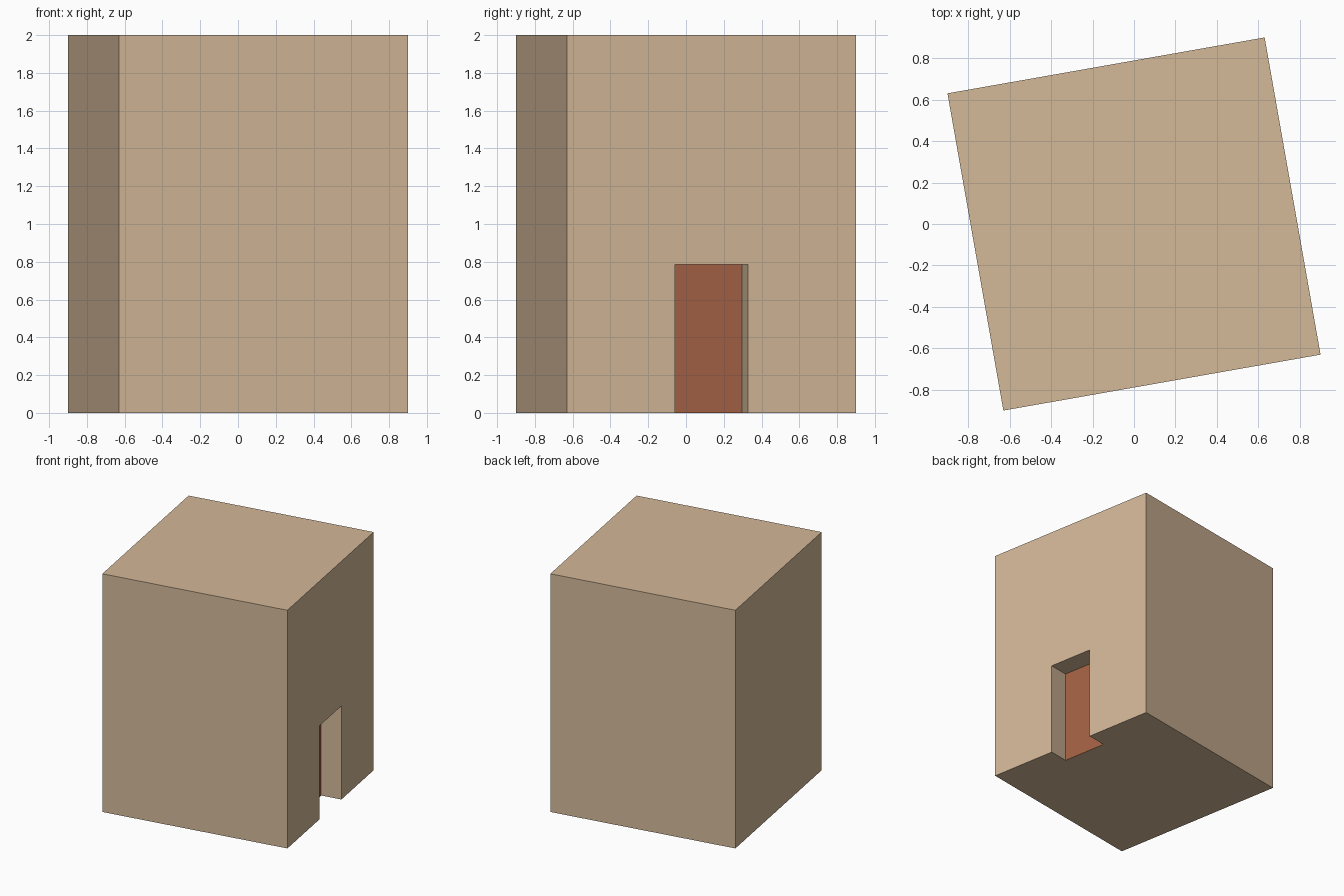
import bpy, math

if "Cube" in bpy.data.objects:
    bpy.data.objects.remove(bpy.data.objects["Cube"])

HALF, HEIGHT = 0.777, 2.0
DOOR_HALF, DOOR_H, DEPTH = 0.195, 0.785, 0.17
TURN = math.radians(10)


def srgb(*rgb):
    return [((c / 255 + 0.055) / 1.055) ** 2.4 for c in rgb] + [1.0]


def material(name, *rgb):
    m = bpy.data.materials.new(name)
    m.diffuse_color = srgb(*rgb)
    m.use_nodes = True
    m.node_tree.nodes["Principled BSDF"].inputs["Base Color"].default_value = m.diffuse_color
    return m


def box(name, x0, x1, y0, y1, z0, z1):
    bpy.ops.mesh.primitive_cube_add(size=1)
    ob = bpy.context.object
    ob.name = name
    for v in ob.data.vertices:
        v.co = (x1 if v.co.x > 0 else x0,
                y1 if v.co.y > 0 else y0,
                z1 if v.co.z > 0 else z0)
    return ob


# Plain block, with a doorway recess cut into its right side
cutter = box("doorway_cutter", HALF - DEPTH, HALF + 0.3,
             -DOOR_HALF, DOOR_HALF, -0.3, DOOR_H)
cutter.hide_render = True
body = box("house_block", -HALF, HALF, -HALF, HALF, 0, HEIGHT)
cut = body.modifiers.new("doorway", 'BOOLEAN')
cut.operation = 'DIFFERENCE'
cut.solver = 'EXACT'
cut.object = cutter
bpy.context.view_layer.update()
bpy.ops.object.modifier_apply(modifier=cut.name)
bpy.data.objects.remove(cutter, do_unlink=True)

# Tan walls; the back face of the recess is the red-brown door
body.data.materials.clear()
body.data.materials.append(material("tan_wall", 211, 184, 152))
body.data.materials.append(material("red_brown_door", 166, 98, 69))
for p in body.data.polygons:
    on_door = p.normal.x > 0.9 and abs(p.center.x - (HALF - DEPTH)) < 0.01
    p.material_index = 1 if on_door else 0

# The whole block is turned slightly about the vertical
body.rotation_euler.z = TURN
